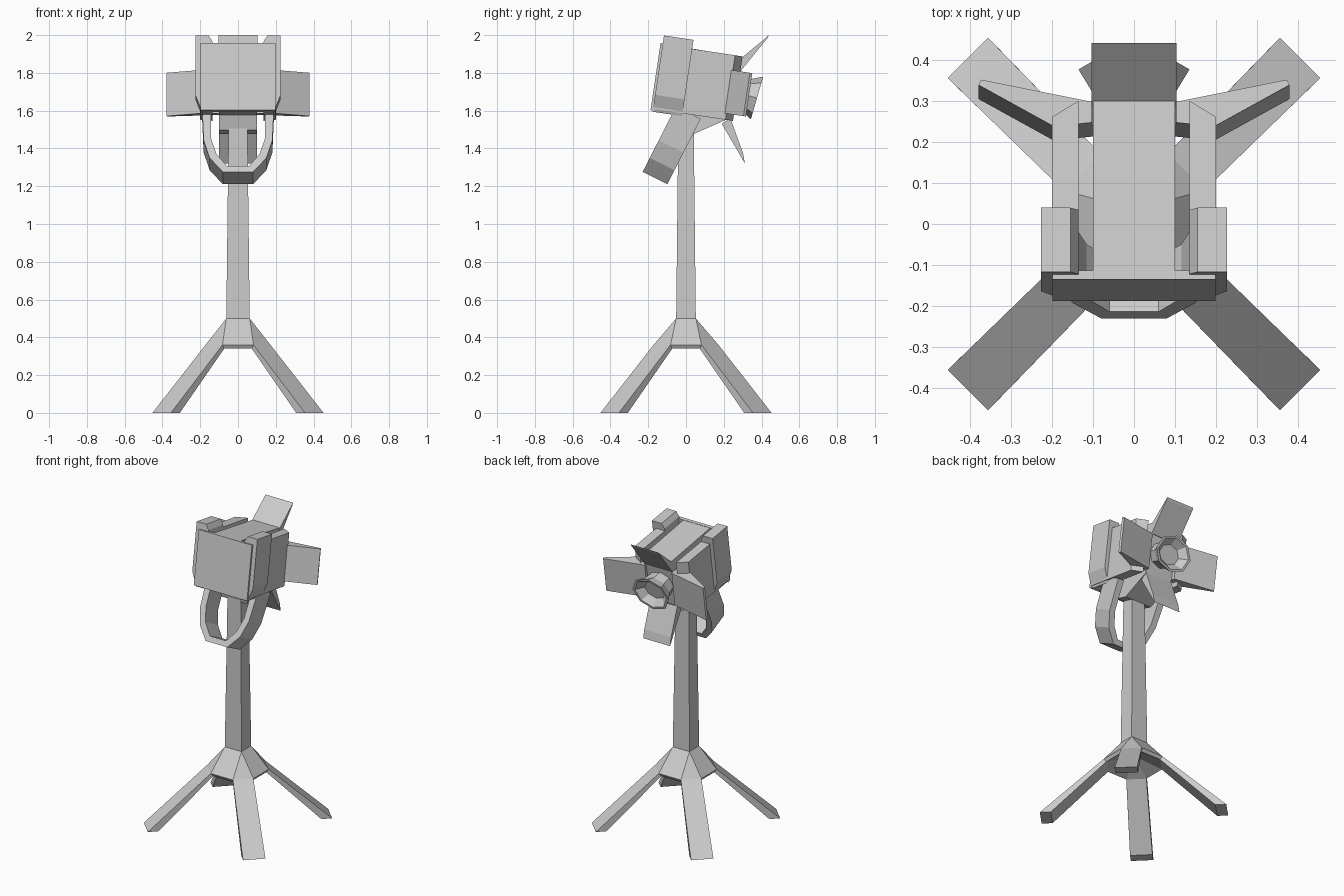
import bpy, bmesh, math
from mathutils import Matrix, Vector

if "Cube" in bpy.data.objects:
    bpy.data.objects.remove(bpy.data.objects["Cube"])

HEAD = Matrix.Translation((0, 0, 1.75)) @ Matrix.Rotation(math.radians(-8.5), 4, 'X')
WORLD = Matrix.Identity(4)


def loft(name, rings, mat=WORLD, caps=True):
    """Skin a list of equal-length point rings."""
    bm = bmesh.new()
    rows = [[bm.verts.new(mat @ Vector(p)) for p in r] for r in rings]
    n = len(rows[0])
    for a, b in zip(rows, rows[1:]):
        for i in range(n):
            j = (i + 1) % n
            bm.faces.new((a[i], a[j], b[j], b[i]))
    if caps:
        bm.faces.new(rows[0])
        bm.faces.new(rows[-1])
    bmesh.ops.remove_doubles(bm, verts=bm.verts, dist=1e-4)
    bmesh.ops.recalc_face_normals(bm, faces=bm.faces)
    me = bpy.data.meshes.new(name)
    bm.to_mesh(me)
    bm.free()
    ob = bpy.data.objects.new(name, me)
    bpy.context.collection.objects.link(ob)
    return ob


def slab_x(name, prof, x0, x1, mat=HEAD):
    """Extrude a (y, z) profile along x."""
    return loft(name, [[(x, y, z) for y, z in prof] for x in (x0, x1)], mat)


def octagon(a, b, z):
    return [(a, b, z), (b, a, z), (-b, a, z), (-a, b, z),
            (-a, -b, z), (-b, -a, z), (b, -a, z), (a, -b, z)]


def box_ring(a, b, z):
    return [(sx * a, sy * b, z) for sx, sy in ((1, 1), (-1, 1), (-1, -1), (1, -1))
            for _ in range(2)]


# Column flaring into the leg hub, hollow underneath
loft("column_and_hub", [[(0, 0, 0.41)] * 8, octagon(0.16, 0.073, 0.34),
                        octagon(0.172, 0.082, 0.36), box_ring(0.062, 0.052, 0.5),
                        box_ring(0.05, 0.041, 1.5)][1:], caps=False)
loft("hub_underside", [octagon(0.16, 0.073, 0.34), [(0, 0, 0.41)] * 8], caps=False)
loft("column_top", [box_ring(0.05, 0.041, 1.49), box_ring(0.04, 0.035, 1.56)], caps=False)

# Four splayed legs
for i, (sx, sy) in enumerate(((1, 1), (-1, 1), (-1, -1), (1, -1))):
    def leg_ring(a, b, c, d, z0, z1):
        return [(sx * a, sy * b, z0), (sx * b, sy * a, z0),
                (sx * d, sy * c, z1), (sx * c, sy * d, z1)]
    loft(f"leg_{i + 1}", [leg_ring(0.172, 0.082, 0.16, 0.073, 0.36, 0.34),
                          leg_ring(0.453, 0.355, 0.405, 0.308, 0, 0)])

# Lamp head: rear plate and central core that reaches down to the column
slab_x("rear_plate", [(-0.164, -0.173), (-0.164, 0.186), (-0.142, 0.186), (-0.142, -0.18)],
       -0.198, 0.198)
slab_x("lamp_core", [(-0.15, -0.178), (-0.15, 0.184), (0.276, 0.177), (0.256, -0.154),
                     (0.08, -0.265), (0.0, -0.255), (-0.03, -0.18)], -0.1, 0.1)

for s, side in ((-1, "left"), (1, "right")):
    # Side panel with chamfered front end
    plan = [(0.135, -0.15), (0.2, -0.15), (0.2, 0.236), (0.135, 0.276)]
    loft(f"side_panel_{side}", [[(s * x, y, z) for x, y in plan] for z in (-0.165, 0.18)], HEAD)
    # Raised side housing
    sec = [(0.135, 0.195), (0.155, 0.228), (0.226, 0.228), (0.226, -0.09),
           (0.19, -0.18), (0.135, -0.18)]
    loft(f"side_housing_{side}", [[(s * x, y, z) for x, z in sec] for y in (-0.152, 0.006)], HEAD)
    # Side barn door
    plan = [(0.195, 0.225), (0.378, 0.327), (0.372, 0.34), (0.1, 0.285), (0.1, 0.235)]
    loft(f"side_door_{side}", [[(s * x, y, z) for x, y in plan] for z in (-0.132, 0.1)], HEAD)

# Top and bottom barn doors
slab_x("top_door", [(0.30, 1.884), (0.44, 2.0), (0.432, 1.985), (0.29, 1.81), (0.24, 1.83)],
       -0.103, 0.103, WORLD)
slab_x("bottom_door", [(0.19, 1.53), (0.312, 1.32), (0.302, 1.375), (0.235, 1.56)],
       -0.1, 0.1, WORLD)

# Flared eight-sided lens hood with a recessed dish
LENS = Matrix.Translation((0, 0.376, 1.667)) @ Matrix.Rotation(math.radians(-16), 4, 'X')
loft("lens_hood", [[(r * math.cos(k * math.pi / 4), y, 0.87 * r * math.sin(k * math.pi / 4))
                    for k in range(8)]
                   for r, y in ((0.09, -0.13), (0.1, -0.06), (0.135, 0.0),
                                (0.118, 0.0), (0.075, -0.045))], LENS)

# U-shaped carrying strap below the head
half_out = [(0.19, 0.40), (0.182, 0.2), (0.15, 0.095), (0.08, 0.012)]
half_in = [(0.06, 0.048), (0.115, 0.12), (0.142, 0.21), (0.145, 0.40)]
down, across = Vector((0, -0.454, -0.891)), Vector((0, 0.131, -0.065))
start = Vector((0, -0.235, 1.265))


def strap_point(x, h, t):
    return Vector((x, 0, 0)) + start - down * h + across * t


out = half_out + [(-x, h) for x, h in reversed(half_out)]
inn = half_in[::-1] + [(-x, h) for x, h in half_in]
loft("strap", [[strap_point(*o, 0), strap_point(*o, 1), strap_point(*i, 1), strap_point(*i, 0)]
               for o, i in zip(out, inn)])
